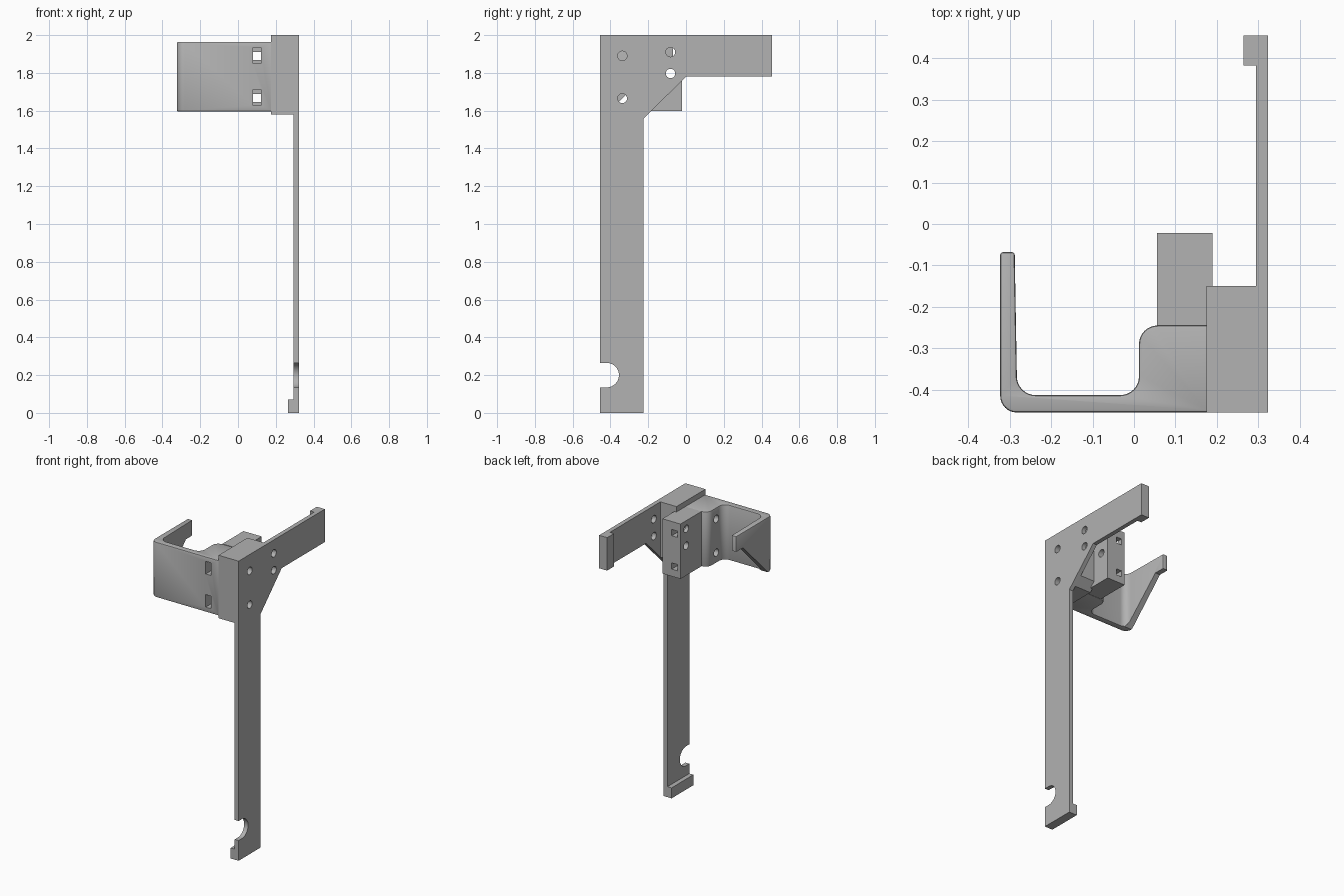
import bpy, bmesh, math
from mathutils import Vector

cube = bpy.data.objects.get("Cube")
if cube:
    bpy.data.objects.remove(cube, do_unlink=True)

grey = bpy.data.materials.new("plain grey")
grey.use_nodes = True
grey.diffuse_color = (0.445, 0.445, 0.445, 1)
grey.node_tree.nodes["Principled BSDF"].inputs["Base Color"].default_value = grey.diffuse_color


def rounded(corners, steps=8):
    """Outline from (a, b, radius) corners, with an arc at each radius."""
    out = []
    for i, (a, b, r) in enumerate(corners):
        p = Vector((a, b))
        if r == 0:
            out.append(p)
            continue
        u = (Vector(corners[i - 1][:2]) - p).normalized()
        v = (Vector(corners[(i + 1) % len(corners)][:2]) - p).normalized()
        half = u.angle(v) / 2
        centre = p + (u + v).normalized() * (r / math.sin(half))
        start = p + u * (r / math.tan(half)) - centre
        end = p + v * (r / math.tan(half)) - centre
        sweep = start.angle(end)
        for k in range(steps + 1):
            t = k / steps
            out.append(centre + (start * math.sin((1 - t) * sweep)
                                 + end * math.sin(t * sweep)) / math.sin(sweep))
    return out


def prism(name, outline, axis, lo, hi, soft=0):
    """Extrude an outline along x (outline in y, z) or z (outline in x, y)."""
    def place(p, d):
        return (d, p[0], p[1]) if axis == "x" else (p[0], p[1], d)
    bm = bmesh.new()
    a = [bm.verts.new(place(p, lo)) for p in outline]
    b = [bm.verts.new(place(p, hi)) for p in outline]
    n = len(a)
    bm.faces.new(a)
    bm.faces.new(b)
    for i in range(n):
        j = (i + 1) % n
        bm.faces.new((a[i], a[j], b[j], b[i]))
    bmesh.ops.recalc_face_normals(bm, faces=bm.faces)
    if soft:
        # Soften the sharp edges, except at the joint on the +x end
        end = max(v.co.x for v in bm.verts) - 0.001
        edges = [e for e in bm.edges if e.calc_face_angle() > 0.9
                 and not all(v.co.x > end for v in e.verts)]
        bmesh.ops.bevel(bm, geom=edges, offset=soft, segments=2,
                        profile=0.5, affect="EDGES")
    mesh = bpy.data.meshes.new(name)
    bm.to_mesh(mesh)
    bm.free()
    mesh.materials.append(grey)
    ob = bpy.data.objects.new(name, mesh)
    bpy.context.collection.objects.link(ob)
    return ob


def box(name, x0, x1, y0, y1, z0, z1):
    return prism(name, [(x0, y0), (x1, y0), (x1, y1), (x0, y1)], "z", z0, z1)


def cut(ob, cutters):
    bpy.context.view_layer.objects.active = ob
    for c in cutters:
        mod = ob.modifiers.new("cut", "BOOLEAN")
        mod.operation = "DIFFERENCE"
        mod.solver = "EXACT"
        mod.object = c
        bpy.ops.object.modifier_apply(modifier=mod.name)


FRONT, BACK = -0.455, 0.455
INNER, OUTER = 0.294, 0.323

# Side plate with the rounded notch near its foot
notch = [(-0.42 + 0.065 * math.sin(t), 0.2 - 0.065 * math.cos(t))
         for t in [math.pi * k / 20 for k in range(21)]]
plate = prism("side_plate", [(FRONT, 0.135)] + notch + [
    (FRONT, 0.265), (FRONT, 2), (BACK, 2), (BACK, 1.78),
    (0, 1.78), (-0.225, 1.557), (-0.225, 0), (FRONT, 0)], "x", INNER, OUTER)

# Lips at the foot and at the end of the upper arm
foot = box("foot_lip", 0.264, INNER, FRONT, -0.225, 0, 0.07)
tab = box("arm_end_lip", 0.264, INNER, 0.383, BACK, 1.78, 2)

# Thick mounting block, trimmed along the plate's diagonal
block = prism("mounting_block", [
    (FRONT, 1.58), (-0.202, 1.58), (-0.15, 1.631), (-0.15, 2), (FRONT, 2)],
    "x", 0.175, INNER)

# Hook-shaped bracket
hook = prism("hook_bracket", rounded([
    (0.175, FRONT, 0), (0.175, -0.245, 0), (0.012, -0.245, 0.045),
    (0.012, -0.413, 0.045), (-0.282, -0.413, 0.045), (-0.288, -0.068, 0),
    (-0.323, -0.068, 0), (-0.323, FRONT, 0.04)]), "z", 1.596, 1.964, soft=0.006)

# Rear block behind the hook
rear = box("rear_block", 0.056, 0.19, -0.245, -0.022, 1.598, 1.964)

# Cutters: round cross holes, slots and the hook's sloped underside
holes = []
for y, z in [(-0.337, 1.89), (-0.337, 1.665), (-0.082, 1.91), (-0.082, 1.797)]:
    ring = [(y + 0.025 * math.cos(math.tau * k / 24),
             z + 0.025 * math.sin(math.tau * k / 24)) for k in range(24)]
    holes.append(prism("hole_cutter", ring, "x", -0.05, 0.4))
slots = [box("slot_cutter", 0.08, 0.121, -0.5, -0.2, z - 0.042, z + 0.042)
         for z in (1.892, 1.67)]
small_slots = [box("small_slot_cutter", 0.08, 0.121, -0.3, 0.02, z - 0.021, z + 0.021)
               for z in (1.89, 1.667)]
slope = prism("slope_cutter", [
    (-0.452, 1.55), (-0.14, 1.862), (0, 1.862), (0, 1.55)], "x", -0.4, -0.2)

cut(plate, holes)
cut(block, holes[:2])
cut(hook, holes[:2] + slots + [slope])
cut(rear, holes[2:] + small_slots)

for c in holes + slots + small_slots + [slope]:
    bpy.data.objects.remove(c, do_unlink=True)

# Smooth the rounded surfaces and keep the edges crisp
bpy.ops.object.select_all(action="DESELECT")
for ob in (plate, foot, tab, block, hook, rear):
    ob.select_set(True)
bpy.context.view_layer.objects.active = plate
bpy.ops.object.shade_smooth_by_angle(angle=math.radians(30))
